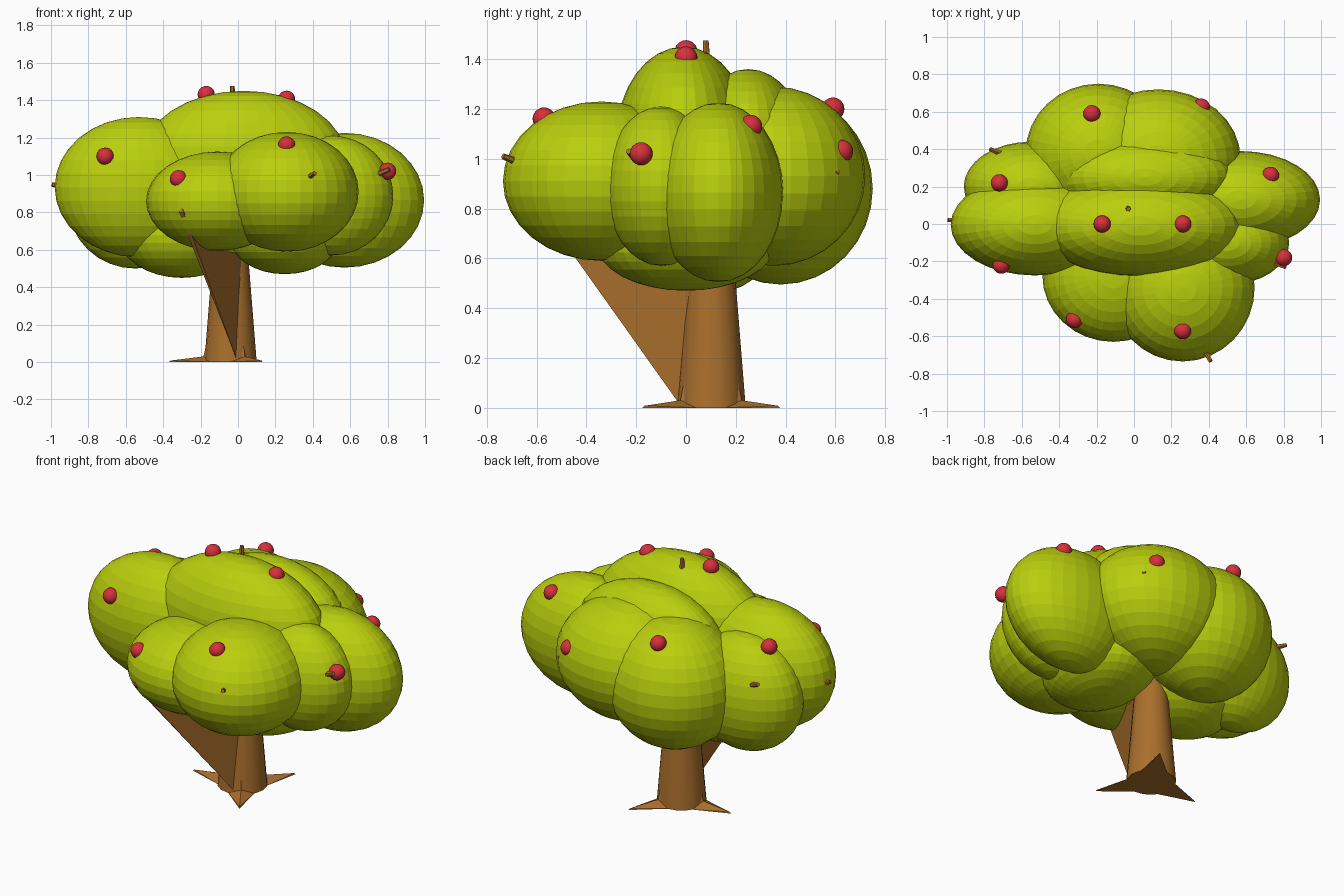
import bpy, bmesh, math
from mathutils import Vector

if "Cube" in bpy.data.objects:
    bpy.data.objects.remove(bpy.data.objects["Cube"])


def material(name, rgb):
    m = bpy.data.materials.new(name)
    m.diffuse_color = (*rgb, 1)
    m.use_nodes = True
    m.node_tree.nodes["Principled BSDF"].inputs["Base Color"].default_value = m.diffuse_color
    return m


LEAF = material("leaf_green", (0.49, 0.62, 0.004))
BARK = material("bark_brown", (0.40, 0.16, 0.025))
RED = material("apple_red", (0.68, 0.03, 0.045))


def finish(name, bm, mat, smooth=None):
    bmesh.ops.recalc_face_normals(bm, faces=bm.faces)
    me = bpy.data.meshes.new(name)
    bm.to_mesh(me)
    bm.free()
    me.materials.append(mat)
    ob = bpy.data.objects.new(name, me)
    bpy.context.collection.objects.link(ob)
    if smooth:
        bpy.ops.object.select_all(action='DESELECT')
        ob.select_set(True)
        bpy.context.view_layer.objects.active = ob
        bpy.ops.object.shade_smooth_by_angle(angle=math.radians(smooth))
    return ob


def ball(name, centre, radii, mat, u=32, v=16, smooth=None):
    bm = bmesh.new()
    bmesh.ops.create_uvsphere(bm, u_segments=u, v_segments=v, radius=1)
    bmesh.ops.scale(bm, vec=radii, verts=bm.verts)
    bmesh.ops.translate(bm, vec=centre, verts=bm.verts)
    return finish(name, bm, mat, smooth)


def limb(name, a, b, r1, r2, sides=6):
    a, b = Vector(a), Vector(b)
    bm = bmesh.new()
    bmesh.ops.create_cone(bm, cap_ends=True, segments=sides, radius1=r1, radius2=r2,
                          depth=(b - a).length)
    bm.transform((b - a).to_track_quat('Z', 'Y').to_matrix().to_4x4())
    bmesh.ops.translate(bm, vec=(a + b) / 2, verts=bm.verts)
    return finish(name, bm, BARK, 40)


# Leaf clumps: centre, radii
clumps = {
    "left": ((-0.53, -0.005, 0.935), (0.45, 0.27, 0.375)),
    "left_back": ((-0.55, 0.20, 0.85), (0.36, 0.24, 0.35)),
    "top": ((0.03, -0.01, 1.08), (0.55, 0.27, 0.37)),
    "top_back": ((0.06, 0.25, 1.05), (0.47, 0.23, 0.31)),
    "front_right": ((0.26, -0.34, 0.91), (0.385, 0.395, 0.32)),
    "front_left": ((-0.11, -0.275, 0.86), (0.38, 0.355, 0.265)),
    "right": ((0.57, 0.13, 0.865), (0.425, 0.26, 0.36)),
    "right_front": ((0.50, -0.10, 0.89), (0.33, 0.225, 0.32)),
    "back_left": ((-0.19, 0.38, 0.88), (0.39, 0.37, 0.385)),
    "back_right": ((0.13, 0.35, 0.93), (0.44, 0.37, 0.36)),
    "low_left": ((-0.30, 0.06, 0.68), (0.34, 0.30, 0.23)),
    "low_right": ((0.25, 0.0, 0.66), (0.29, 0.36, 0.19)),
}
for key, (c, r) in clumps.items():
    ball("leaf_clump_" + key, c, r, LEAF)

# Apples resting on the crown
apples = [(-0.71, -0.22, 1.10), (-0.17, 0, 1.43), (0.26, 0, 1.405), (0.26, -0.57, 1.16),
          (-0.318, -0.51, 0.98), (0.80, -0.18, 1.02), (0.73, 0.26, 1.13),
          (0.36, 0.625, 1.03), (-0.225, 0.59, 1.20), (-0.72, 0.22, 1.17)]
for i, p in enumerate(apples):
    ball(f"apple_{i + 1}", p, (0.046,) * 3, RED, 20, 12, 60)

# Trunk with flat pointed roots
CX, CY = -0.04, 0.10
limb("trunk", (CX, CY, 0), (CX, CY, 0.75), 0.14, 0.08, 16)
for i, (deg, reach) in enumerate([(59, 0.325), (182, 0.33), (302, 0.325)]):
    t = math.radians(deg)
    d, s = Vector((math.cos(t), math.sin(t), 0)), Vector((-math.sin(t), math.cos(t), 0))
    c = Vector((CX, CY, 0))
    bm = bmesh.new()
    for p in (c + d * reach, c + d * 0.1 + s * 0.08, c + d * 0.1 - s * 0.08,
              c + d * 0.145 + Vector((0, 0, 0.03)), c + d * 0.10 + Vector((0, 0, 0.22)),
              c + d * (reach - 0.01) + Vector((0, 0, 0.008))):
        bm.verts.new(p)
    v = list(bm.verts)
    for f in ((0, 1, 5), (0, 5, 2), (1, 3, 5), (2, 5, 3), (1, 4, 3), (2, 3, 4),
              (0, 2, 1), (1, 2, 4)):
        bm.faces.new([v[k] for k in f])
    finish(f"root_{i + 1}", bm, BARK)

# Broad wedge branch sweeping from the trunk foot to the front left
bm = bmesh.new()
for p in ((-0.01, -0.03, 0.02), (-0.13, 0.02, 0.35), (-0.12, 0.05, 0.75), (0.03, 0.05, 0.75),
          (-0.315, -0.575, 0.80), (-0.29, -0.585, 0.80), (-0.30, -0.575, 0.83)):
    bm.verts.new(p)
hull = bmesh.ops.convex_hull(bm, input=bm.verts)
bmesh.ops.delete(bm, geom=list(set(hull["geom_interior"] + hull["geom_unused"])), context='VERTS')
finish("wedge_branch", bm, BARK)

# Thin branches whose tips poke through the leaves
tips = [(0.41, -0.735, 1.01), (0.81, -0.23, 1.03), (0.44, 0.61, 0.95), (-0.995, 0.02, 0.95),
        (-0.77, 0.40, 1.02), (-0.03, 0.08, 1.475)]
for i, p in enumerate(tips):
    limb(f"branch_{i + 1}", (CX, CY, 0.68), p, 0.06, 0.012)
